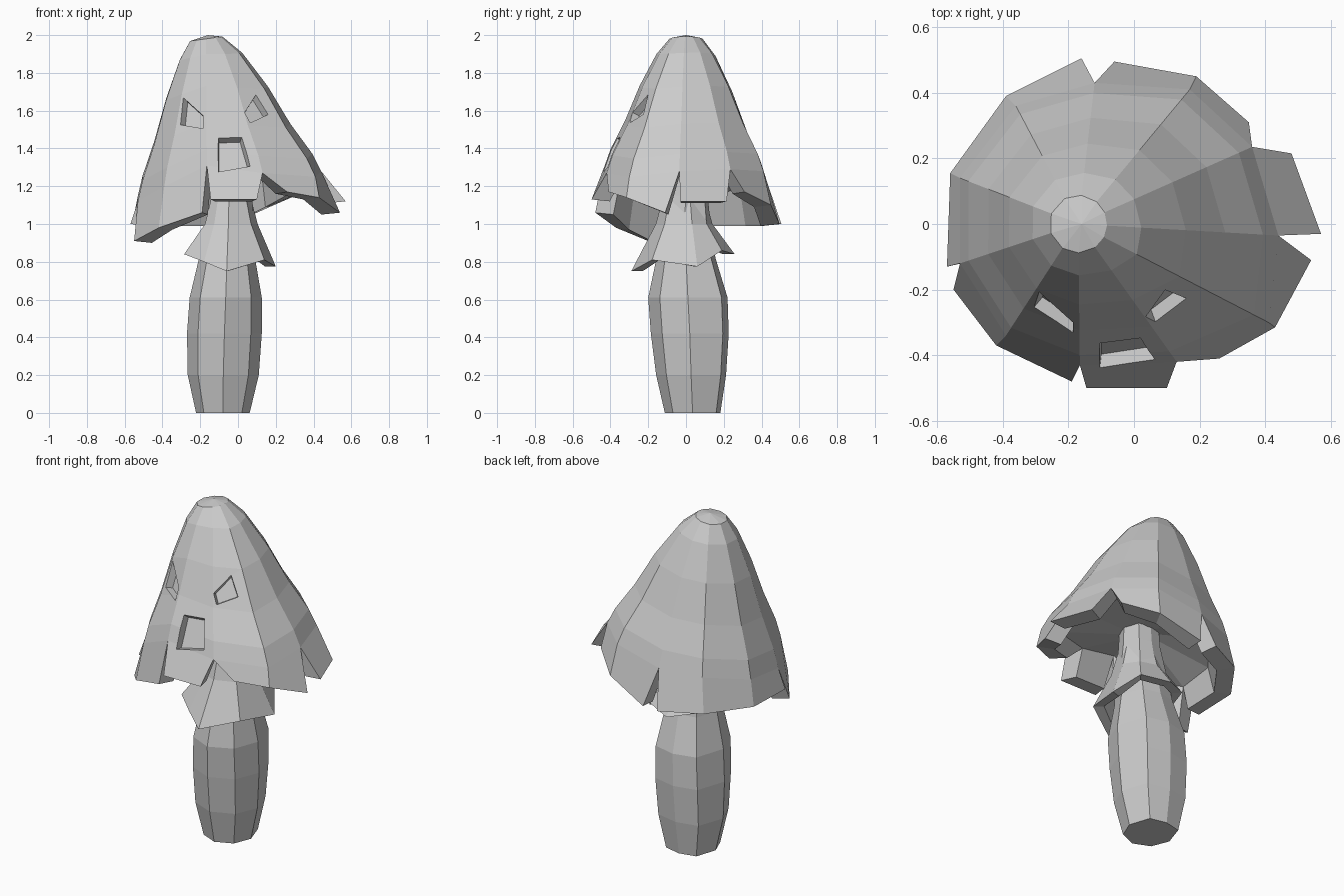
import bpy, bmesh, math
from mathutils import Vector
from mathutils.bvhtree import BVHTree

old = bpy.data.objects.get("Cube")
if old:
    bpy.data.objects.remove(old, do_unlink=True)

grey = bpy.data.materials.new("plain grey")
grey.use_nodes = True
grey.diffuse_color = (0.6, 0.6, 0.6, 1)
grey.node_tree.nodes["Principled BSDF"].inputs["Base Color"].default_value = (0.6, 0.6, 0.6, 1)


def make_object(name, bm):
    bmesh.ops.recalc_face_normals(bm, faces=bm.faces)
    mesh = bpy.data.meshes.new(name)
    bm.to_mesh(mesh)
    mesh.materials.append(grey)
    obj = bpy.data.objects.new(name, mesh)
    bpy.context.collection.objects.link(obj)
    return obj


def bridge(bm, lower, upper):
    for i in range(len(lower)):
        j = (i + 1) % len(lower)
        bm.faces.new((lower[i], lower[j], upper[j], upper[i]))


def outward(point, centre):
    return Vector((point[0] - centre.x, point[1] - centre.y, 0)).normalized()


# Stem: stacked eight-sided rings (centre x, centre y, radius x, radius y, z), fuller at the back
rings = [(-.08, .035, .142, .147, 0), (-.078, .027, .188, .185, .2),
         (-.072, .02, .198, .206, .42), (-.065, .01, .191, .21, .61),
         (-.058, 0, .148, .156, .82), (-.045, -.01, .13, .14, 1.0),
         (-.03, 0, .105, .115, 1.15), (-.03, 0, .1, .1, 1.32)]
corners = [Vector((math.cos(math.tau * i / 8), math.sin(math.tau * i / 8))) for i in range(8)]
for i in (1, 3):
    corners[i].y *= 1.2
bm = bmesh.new()
loops = [[bm.verts.new((cx + rx * c.x, cy + ry * c.y, z)) for c in corners]
         for cx, cy, rx, ry, z in rings]
for low, high in zip(loops, loops[1:]):
    bridge(bm, low, high)
bm.faces.new(loops[0])
bm.faces.new(loops[-1])
make_object("stem", bm)

# Collar: flared skirt with drooping corners and a thick hem
hem = [(.2, .06, .775), (.11, .19, .86), (-.05, .258, .84), (-.2, .17, .87),
       (-.285, -.13, .84), (-.18, -.21, .8), (-.06, -.29, .75), (.14, -.18, .81)]
neck = Vector((-.04, -.01, 0))
bm = bmesh.new()
levels = [[bm.verts.new(p) for p in hem]]
for radius, z in ((.15, 1.0), (.115, 1.13)):
    levels.append([bm.verts.new(neck + outward(p, neck) * radius + Vector((0, 0, z))) for p in hem])
inside = [bm.verts.new(Vector(p) - outward(p, neck) * .06) for p in hem]
throat = [bm.verts.new(neck + outward(p, neck) * .1 + Vector((0, 0, .97))) for p in hem]
for low, high in ((levels[0], levels[1]), (levels[1], levels[2]), (inside, levels[0]), (throat, inside)):
    bridge(bm, low, high)
make_object("collar", bm)

# Cap: leaning bell whose spokes end where the hem flaps begin
spokes = [(.44, -.035, 1.28), (.36, .235, 1.29), (.17, .41, 1.28), (-.12, .43, 1.22),
          (-.36, .36, 1.2), (-.53, .14, 1.15), (-.53, -.12, 1.12), (-.39, -.34, 1.2),
          (-.165, -.43, 1.31), (.13, -.42, 1.27), (.41, -.3, 1.25)]
profile = [(0, 0), (.2, .12), (.46, .37), (.69, .65), (.91, .87), (1, 1)]
flaps = [(0, [(.57, -.03, 1.12), (.48, .215, 1.12)]),
         (1, [(.35, .31, 1.17), (.19, .45, 1.1), (-.06, .495, 1.0)]),
         (3, [(-.16, .505, 1.0), (-.39, .39, 1.0), (-.56, .155, 1.0), (-.57, -.13, 1.0)]),
         (6, [(-.55, -.2, .91), (-.42, -.37, .98), (-.19, -.48, 1.06)]),
         (8, [(-.145, -.5, 1.13), (.1, -.5, 1.13)]),
         (9, [(.26, -.41, 1.17), (.43, -.315, 1.14), (.54, -.11, 1.06)])]
bm = bmesh.new()
crown = Vector((-.17, 0, 1.98))
rows = [[] for _ in profile]
for p in spokes:
    end = Vector(p)
    lean = outward(p, crown)
    start = crown + lean * .088 + Vector((0, 0, .012 * lean.x))
    for row, (out, down) in zip(rows, profile):
        x, y, _ = start.lerp(end, out)
        row.append(bm.verts.new((x, y, start.z + (end.z - start.z) * down)))
for high, low in zip(rows, rows[1:]):
    bridge(bm, low, high)
tip = bm.verts.new((-.16, 0, 2.0))
count = len(spokes)
for i in range(count):
    bm.faces.new((tip, rows[0][i], rows[0][(i + 1) % count]))
flap_faces = []
for first, points in flaps:
    edge = [bm.verts.new(p) for p in points]
    for k in range(len(edge) - 1):
        a, b = rows[-1][(first + k) % count], rows[-1][(first + k + 1) % count]
        flap_faces.append(bm.faces.new((edge[k], edge[k + 1], b, a)))
bmesh.ops.recalc_face_normals(bm, faces=bm.faces)
surface = BVHTree.FromBMesh(bm)

# Cap underside: inner flaps, hem walls and a ceiling around the neck
open_edges = [e for e in bm.edges if e.is_boundary]
inner = {}
for v in {v for f in flap_faces for v in f.verts}:
    inner[v] = bm.verts.new(v.co - outward(v.co, neck) * .1 - Vector((0, 0, .01)))
for f in flap_faces:
    bm.faces.new([inner[v] for v in reversed(f.verts)])
for e in open_edges:
    a, b = e.verts
    bm.faces.new((a, b, inner[b], inner[a]))
ceiling = [bm.verts.new(neck + outward(p, neck) * .09 + Vector((0, 0, 1.25))) for p in spokes]
bridge(bm, ceiling, [inner[v] for v in rows[-1]])
bm.faces.new(ceiling)
cap = make_object("cap", bm)

# Face: tapered pockets carved into the cap, following its slope
holes = {"right_eye": [(-.29, 1.67), (-.185, 1.575), (-.185, 1.505), (-.305, 1.525)],
         "left_eye": [(.095, 1.685), (.16, 1.58), (.065, 1.535), (.035, 1.59)],
         "mouth": [(-.105, 1.455), (.02, 1.46), (.065, 1.305), (-.105, 1.275)]}
for name, outline in holes.items():
    hits = [surface.ray_cast(Vector((x, -2, z)), Vector((0, 1, 0))) for x, z in outline]
    normal = sum((h[1] for h in hits), Vector()).normalized()
    middle = sum((h[0] for h in hits), Vector()) / len(hits)
    bm = bmesh.new()
    outer = [bm.verts.new(middle + (h[0] - middle) * 1.1 + normal * .04) for h in hits]
    floor = [bm.verts.new(middle + (h[0] - middle) * .88 - normal * .04) for h in hits]
    bridge(bm, floor, outer)
    bm.faces.new(floor)
    bm.faces.new(outer)
    cutter = make_object(name + "_cutter", bm)
    cutter.hide_render = True
    cutter.hide_set(True)
    cut = cap.modifiers.new(name, 'BOOLEAN')
    cut.operation = 'DIFFERENCE'
    cut.solver = 'EXACT'
    cut.object = cutter
